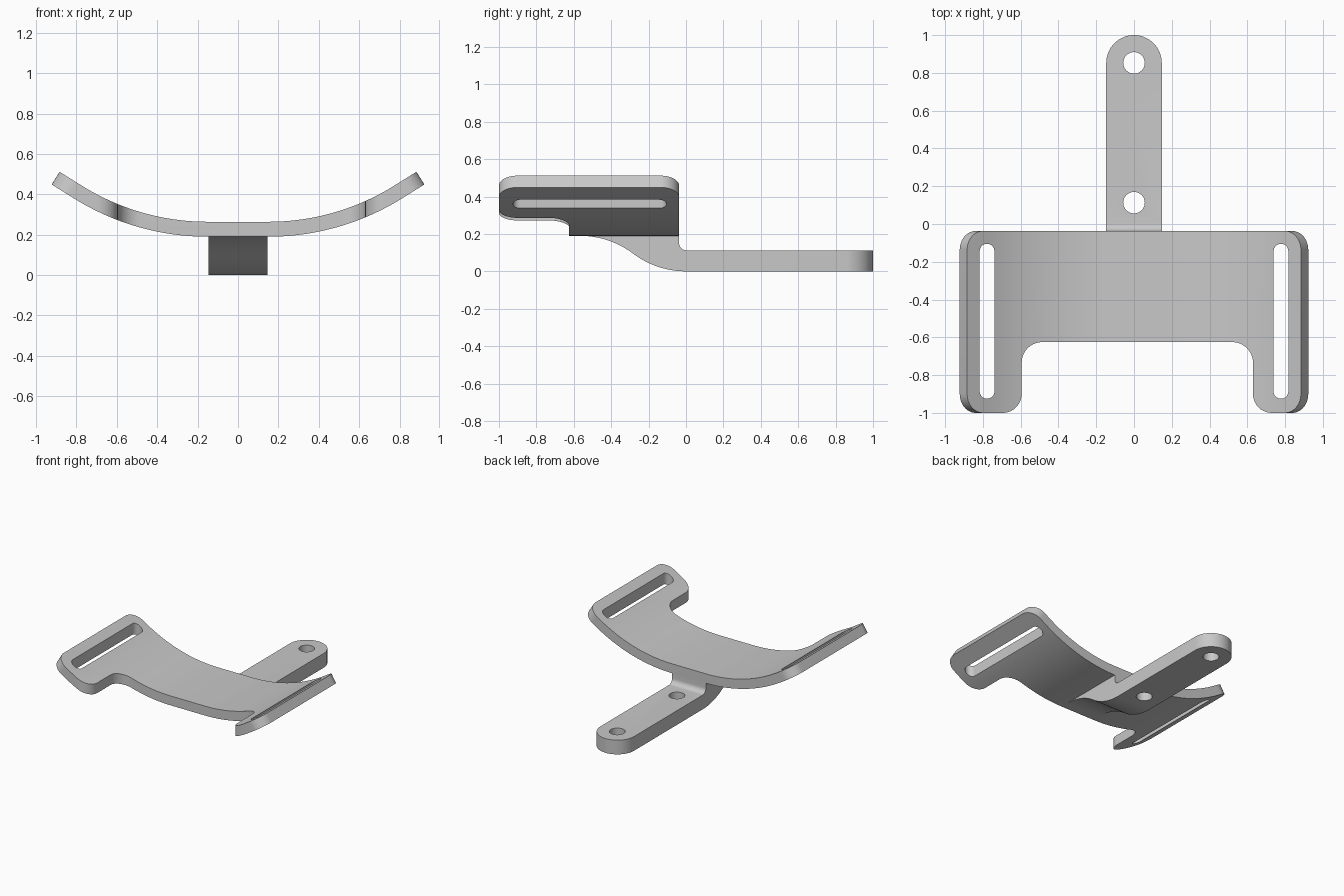
import bpy, bmesh
from math import radians, sin, cos, tan
from mathutils import Vector

cube = bpy.data.objects.get("Cube")
if cube:
    bpy.data.objects.remove(cube, do_unlink=True)

grey = bpy.data.materials.new("plain grey")
grey.use_nodes = True
colour = (0.58, 0.58, 0.58, 1)
grey.diffuse_color = colour
grey.node_tree.nodes["Principled BSDF"].inputs["Base Color"].default_value = colour

X, Y, Z = Vector((1, 0, 0)), Vector((0, 1, 0)), Vector((0, 0, 1))
ORIGIN = Vector((0, 0, 0))


def prism(name, points, u, v, n, low, high, origin=ORIGIN):
    """Extrude a 2D outline lying in the u, v plane along n."""
    bm = bmesh.new()
    verts = [bm.verts.new(origin + u * a + v * b + n * low) for a, b in points]
    bm.faces.new(verts)
    bmesh.ops.remove_doubles(bm, verts=bm.verts[:], dist=1e-4)
    moved = bmesh.ops.extrude_face_region(bm, geom=bm.faces[:])["geom"]
    top = [g for g in moved if isinstance(g, bmesh.types.BMVert)]
    bmesh.ops.translate(bm, verts=top, vec=n * (high - low))
    bmesh.ops.recalc_face_normals(bm, faces=bm.faces[:])
    mesh = bpy.data.meshes.new(name)
    bm.to_mesh(mesh)
    bm.free()
    mesh.materials.append(grey)
    obj = bpy.data.objects.new(name, mesh)
    bpy.context.scene.collection.objects.link(obj)
    return obj


def arc(cx, cy, r, start, end, steps=16):
    angles = [radians(start + (end - start) * i / steps) for i in range(steps + 1)]
    return [(cx + r * cos(t), cy + r * sin(t)) for t in angles]


def rounded(corners, steps=10):
    """Polygon whose corners (x, y, radius) are filleted."""
    out = []
    for i, (x, y, r) in enumerate(corners):
        p = Vector((x, y))
        if not r:
            out.append((x, y))
            continue
        a = (Vector(corners[i - 1][:2]) - p).normalized()
        b = (Vector(corners[(i + 1) % len(corners)][:2]) - p).normalized()
        half = a.angle(b) / 2
        c = p + (a + b).normalized() * r / sin(half)
        s = (p + a * r / tan(half) - c).normalized()
        e = (p + b * r / tan(half) - c).normalized()
        out += [tuple(c + s.slerp(e, k / steps) * r) for k in range(steps + 1)]
    return out


def combine(target, tool, operation):
    mod = target.modifiers.new(operation, "BOOLEAN")
    mod.operation, mod.solver, mod.object = operation, "EXACT", tool
    bpy.context.view_layer.objects.active = target
    bpy.ops.object.modifier_apply(modifier=mod.name)
    bpy.data.objects.remove(tool, do_unlink=True)


# Curved plate: flat middle, arc, straight tips
BEND, RADIUS, TIP, THICK, FLAT, BASE = 32, 1.25, 0.13, 0.074, 0.15, 0.19
BACK = -0.037
ca, sa = cos(radians(BEND)), sin(radians(BEND))


def sweep(r):
    pts = arc(FLAT, BASE + RADIUS, r, -90, BEND - 90, 24)
    return pts + [(pts[-1][0] + TIP * ca, pts[-1][1] + TIP * sa)]


under = sweep(RADIUS)
half = under + sweep(RADIUS - THICK)[::-1]
bracket = prism("strap_bracket", half + [(-x, z) for x, z in half[::-1]], X, Z, Y, -1.1, 0.1)

# Plan outline with the front notch
plan = rounded([(-1.1, -1, 0), (-0.595, -1, 0.1), (-0.595, -0.625, 0.11),
                (0.63, -0.625, 0.11), (0.63, -1, 0.1), (1.1, -1, 0),
                (1.1, BACK, 0), (-1.1, BACK, 0)])
combine(bracket, prism("plan_cutter", plan, X, Y, Z, -0.2, 1), "INTERSECT")

# Rounded tip corners, cut square to the tips, and strap slots
R = 0.1
corner = [(0.05, 0.05), (-R, 0.05)] + arc(-R, -R, R, 90, 0) + [(0.05, -R)]
tip_x, tip_z = under[-1]
for side in (-1, 1):
    out, normal = Vector((side * ca, 0, sa)), Vector((-side * sa, 0, ca))
    for y, way in ((-1, -Y), (BACK, Y)):
        combine(bracket, prism("corner_cutter", corner, out, way, normal, -0.1, 0.2,
                               Vector((side * tip_x, y, tip_z))), "DIFFERENCE")
    a, b = side * 0.778 - 0.039, side * 0.778 + 0.039
    slot = rounded([(a, -0.925, 0.039), (b, -0.925, 0.039),
                    (b, -0.105, 0.039), (a, -0.105, 0.039)])
    combine(bracket, prism("slot_cutter", slot, X, Y, Z, 0, 1), "DIFFERENCE")

# Mounting arm: side profile with an S-curved underside
WIDTH, TOP, FILLET, BOW, TURN = 0.147, 0.112, 0.04, 0.47, 37
lower = arc(0, BOW, BOW, -90, -90 - TURN)
jx, jz = lower[-1]
upper_r = (BASE - jz) / (1 - cos(radians(TURN)))
upper = arc(jx - upper_r * sin(radians(TURN)), BASE - upper_r, upper_r, 90 - TURN, 90)
profile = ([(1.1, 0)] + lower + upper[1:] + [(upper[-1][0], BASE + 0.03), (BACK, BASE + 0.03)]
           + arc(BACK + FILLET, TOP + FILLET, FILLET, 180, 270, 8) + [(1.1, TOP)])
arm = prism("mounting_arm", profile, Y, Z, X, -WIDTH, WIDTH)

# Round arm end and two bolt holes
strip = [(-WIDTH, -1), (WIDTH, -1)] + arc(0, 1 - WIDTH, WIDTH, 0, 180, 32)
combine(arm, prism("arm_end_cutter", strip, X, Y, Z, -0.1, 0.5), "INTERSECT")
for y in (0.113, 0.853):
    hole = arc(0, y, 0.057, 0, 360, 32)[:-1]
    combine(arm, prism("hole_cutter", hole, X, Y, Z, -0.1, 0.5), "DIFFERENCE")
combine(bracket, arm, "UNION")

# Smooth curves, sharp edges
bpy.ops.object.select_all(action="DESELECT")
bracket.select_set(True)
bpy.context.view_layer.objects.active = bracket
bpy.ops.object.shade_smooth_by_angle(angle=radians(20))
